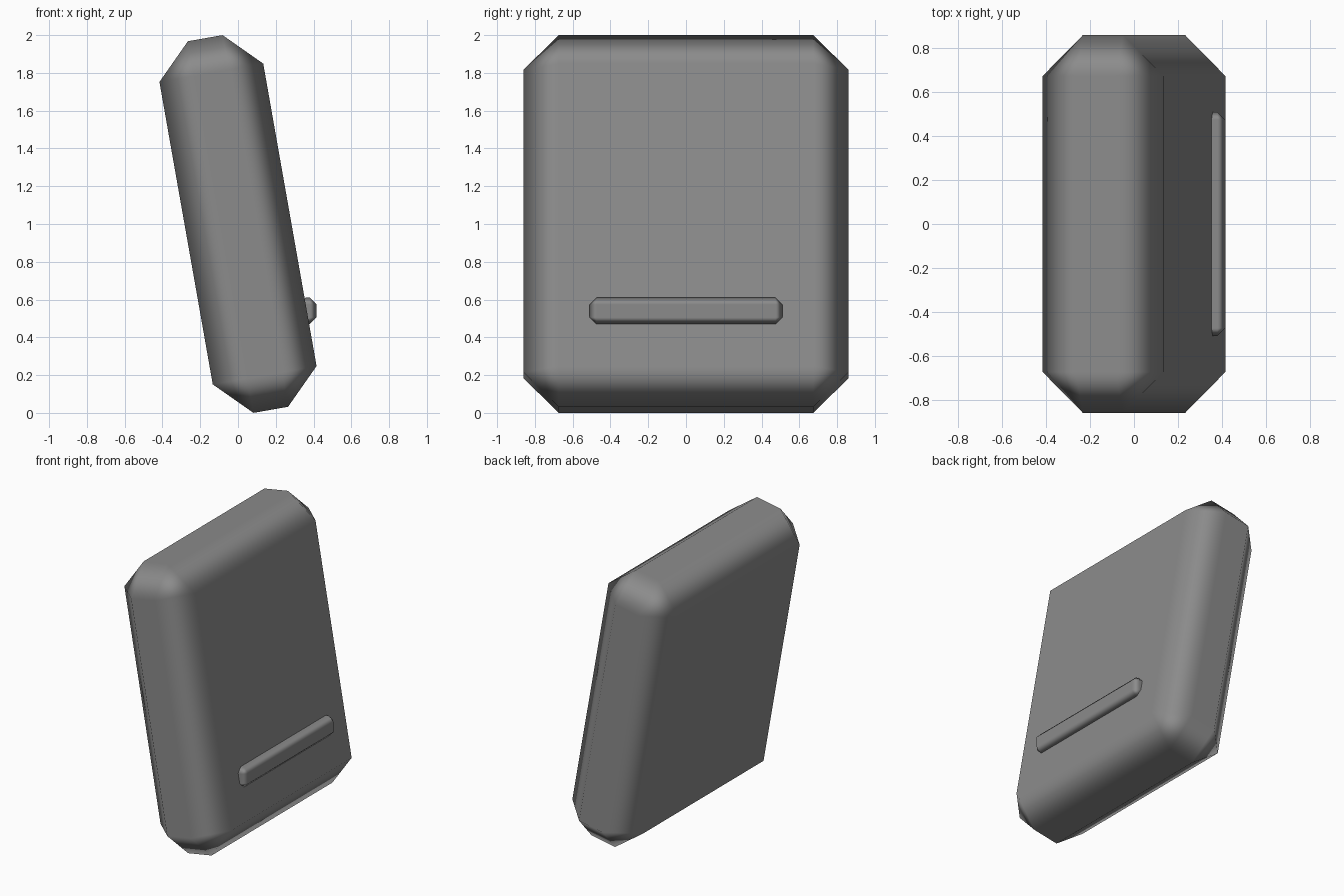
import bpy
import math

if "Cube" in bpy.data.objects:
    bpy.data.objects.remove(bpy.data.objects["Cube"], do_unlink=True)

grey = bpy.data.materials.new("mid grey")
grey.use_nodes = True
colour = (0.26, 0.26, 0.26, 1)
grey.diffuse_color = colour
grey.node_tree.nodes["Principled BSDF"].inputs["Base Color"].default_value = colour


def chamfered_box(name, size, location, chamfer, tilt=0):
    """Box with one wide chamfer on every edge, shaded softly across the chamfers."""
    bpy.ops.mesh.primitive_cube_add(size=1, location=location)
    box = bpy.context.object
    box.name = name
    box.scale = size
    bpy.ops.object.transform_apply(location=False, rotation=False, scale=True)
    box.rotation_euler.y = math.radians(tilt)
    box.data.materials.append(grey)
    bpy.ops.object.shade_smooth()
    bevel = box.modifiers.new("chamfer", "BEVEL")
    bevel.width = chamfer
    bevel.segments = 1
    bevel.limit_method = "NONE"
    bevel.harden_normals = True
    return box


# Leaning slab
chamfered_box("body", (0.558, 1.72, 1.998), (0, 0, 1), 0.186, tilt=-10)

# Upright bar set into the lower part of the right face
chamfered_box("front_bar", (0.095, 1.02, 0.14), (0.368, 0, 0.54), 0.036)
